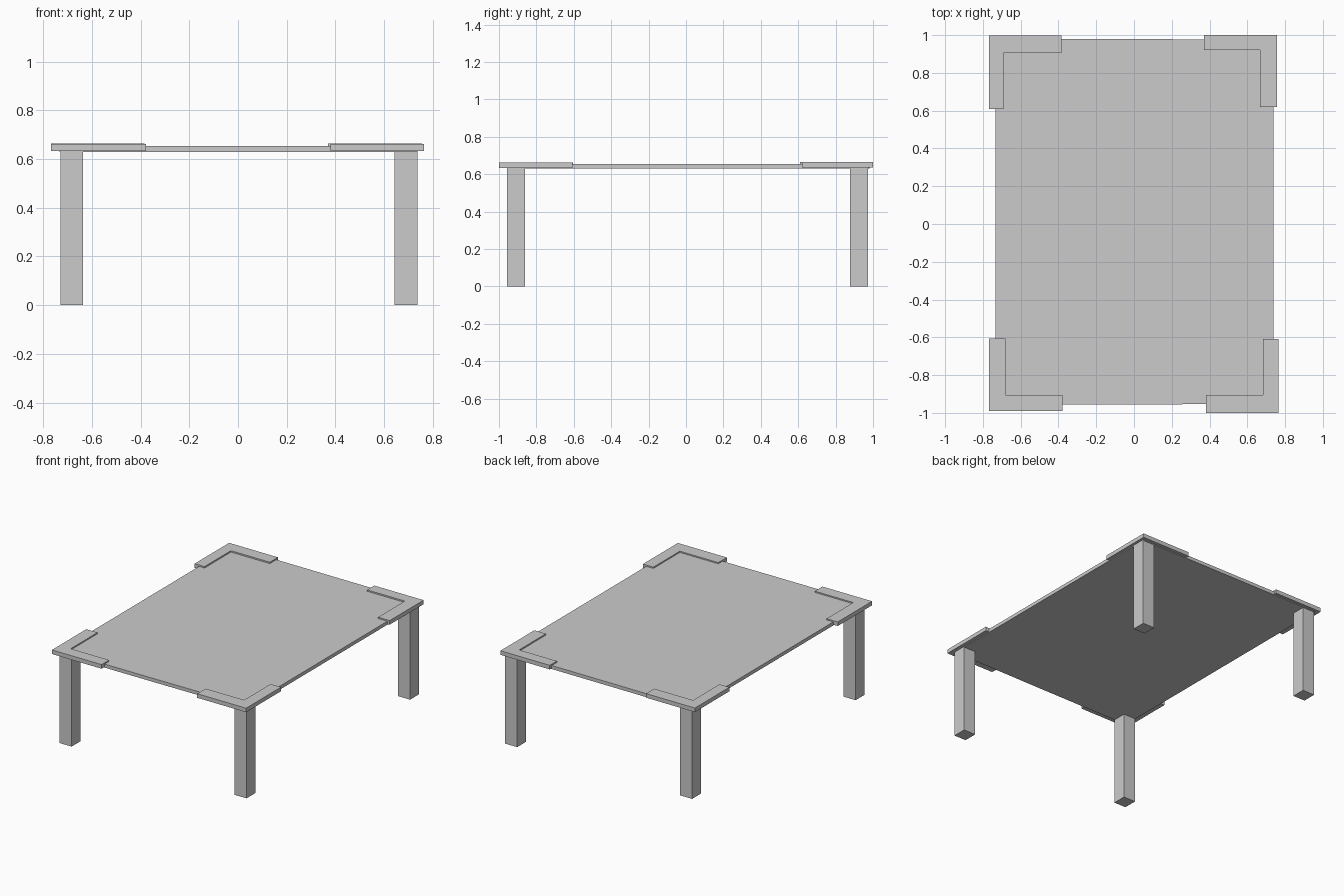
import bpy, bmesh

if "Cube" in bpy.data.objects:
    bpy.data.objects.remove(bpy.data.objects["Cube"])


def prism(name, outline, z0, z1):
    """Extrude a flat outline from z0 up to z1."""
    bm = bmesh.new()
    face = bm.faces.new([bm.verts.new((x, y, z0)) for x, y in outline])
    top = bmesh.ops.extrude_face_region(bm, geom=[face])["geom"]
    verts = [v for v in top if isinstance(v, bmesh.types.BMVert)]
    bmesh.ops.translate(bm, verts=verts, vec=(0, 0, z1 - z0))
    bmesh.ops.recalc_face_normals(bm, faces=bm.faces)
    mesh = bpy.data.meshes.new(name)
    bm.to_mesh(mesh)
    bm.free()
    obj = bpy.data.objects.new(name, mesh)
    bpy.context.collection.objects.link(obj)
    return obj


def rect(x0, x1, y0, y1):
    return [(x0, y0), (x1, y0), (x1, y1), (x0, y1)]


# Table top, with a very slight bend at the middle of the front edge
prism("table_top", [(-0.733, -0.957), (0, -0.956), (0.738, -0.951),
                    (0.738, 0.977), (-0.733, 0.98)], 0.629, 0.654)

# Square legs
for side, x in (("left", -0.683), ("right", 0.691)):
    for end, y in (("front", -0.909), ("back", 0.925)):
        prism(f"{end}_{side}_leg",
              rect(x - 0.047, x + 0.047, y - 0.049, y + 0.049), 0, 0.632)

# L-shaped corner plates: outer corner, inner corner, arm ends, bottom, top
plates = {
    "front_left": (-0.768, -0.99, -0.68, -0.905, -0.378, -0.605, 0.634, 0.663),
    "front_right": (0.764, -1.0, 0.682, -0.905, 0.38, -0.608, 0.634, 0.663),
    "back_left": (-0.768, 0.997, -0.69, 0.906, -0.385, 0.61, 0.635, 0.664),
    "back_right": (0.757, 1.0, 0.666, 0.92, 0.37, 0.62, 0.635, 0.664),
}
for corner, (ox, oy, ix, iy, ex, ey, z0, z1) in plates.items():
    prism(f"{corner}_corner_plate",
          [(ox, oy), (ex, oy), (ex, iy), (ix, iy), (ix, ey), (ox, ey)], z0, z1)
